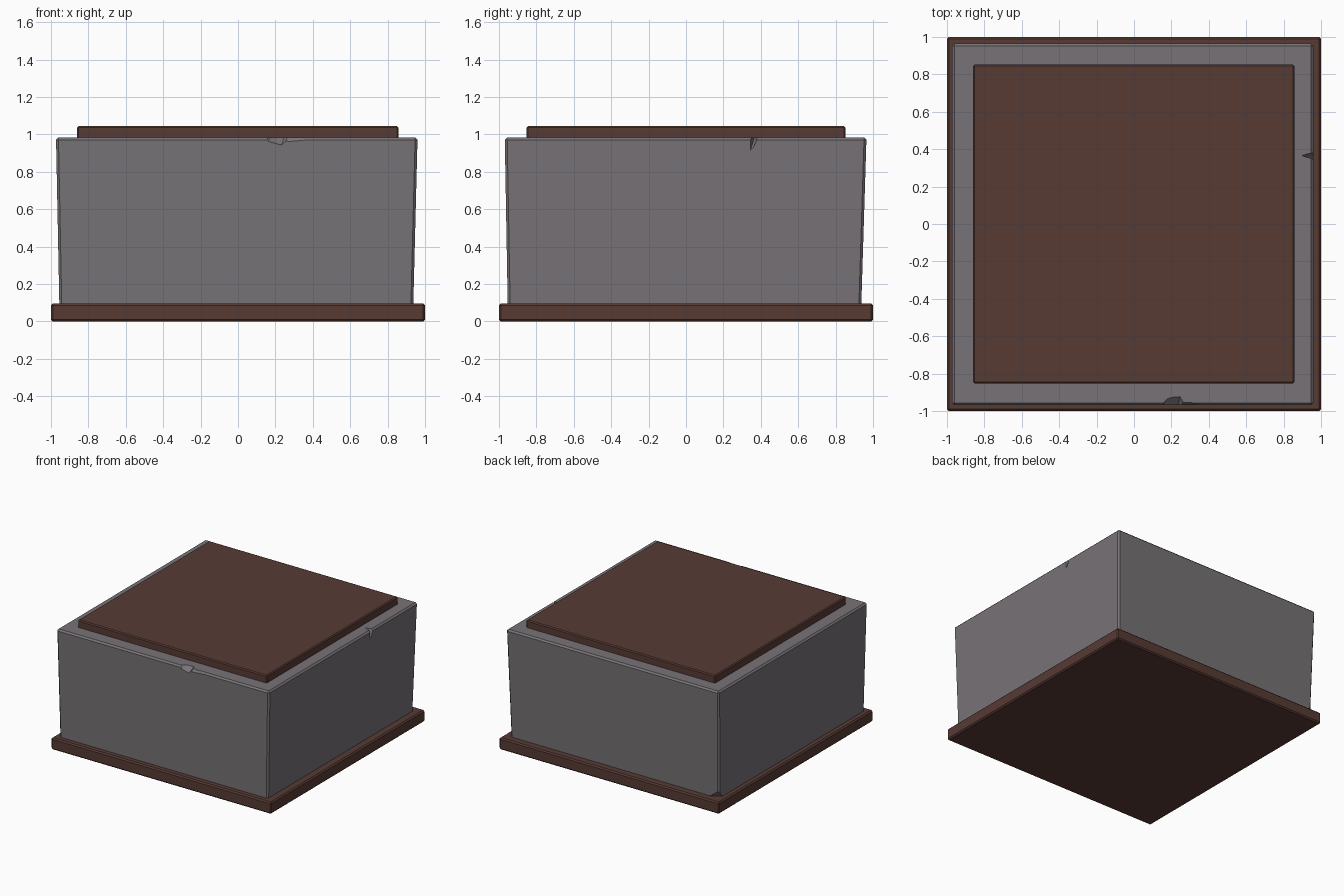
import bpy, bmesh
from mathutils import Vector

if "Cube" in bpy.data.objects:
    bpy.data.objects.remove(bpy.data.objects["Cube"])


def material(name, rgb):
    m = bpy.data.materials.new(name)
    m.diffuse_color = (*rgb, 1)
    m.use_nodes = True
    m.node_tree.nodes["Principled BSDF"].inputs["Base Color"].default_value = m.diffuse_color
    return m


brown = material("dark brown wood", (0.095, 0.043, 0.034))
gray = material("warm gray stone", (0.185, 0.170, 0.182))


def make_object(name, bm, mat):
    bmesh.ops.recalc_face_normals(bm, faces=bm.faces[:])
    me = bpy.data.meshes.new(name)
    bm.to_mesh(me)
    bm.free()
    me.materials.append(mat)
    ob = bpy.data.objects.new(name, me)
    bpy.context.collection.objects.link(ob)
    return ob


def block(name, low, high, mat, bevel):
    """Tapered block; low/high are (x0, x1, y0, y1, z) rectangles."""
    bm = bmesh.new()
    bmesh.ops.create_cube(bm, size=2)
    for v in bm.verts:
        x0, x1, y0, y1, z = high if v.co.z > 0 else low
        v.co = Vector((x1 if v.co.x > 0 else x0, y1 if v.co.y > 0 else y0, z))
    bmesh.ops.bevel(bm, geom=bm.edges[:], offset=bevel, segments=1,
                    affect='EDGES', clamp_overlap=True)
    return make_object(name, bm, mat)


def chip(ob, pts):
    """Knock a convex flake out of an object."""
    bm = bmesh.new()
    for p in pts:
        bm.verts.new(p)
    bmesh.ops.convex_hull(bm, input=bm.verts[:])
    cutter = make_object("chip_cutter", bm, gray)
    cutter.hide_render = True
    mod = ob.modifiers.new("chip", 'BOOLEAN')
    mod.operation = 'DIFFERENCE'
    mod.solver = 'EXACT'
    mod.object = cutter
    bpy.context.view_layer.objects.active = ob
    bpy.ops.object.modifier_apply(modifier=mod.name)
    bpy.data.objects.remove(cutter)


# Base and top slabs
block("base_slab", (-1, 1, -1, 1, 0), (-1, 1, -1, 1, 0.096), brown, 0.01)
block("top_slab", (-0.86, 0.857, -0.852, 0.852, 0.975),
      (-0.86, 0.857, -0.852, 0.852, 1.045), brown, 0.008)

# Stone body, slightly wider at the top
body = block("stone_body", (-0.955, 0.937, -0.953, 0.937, 0.08),
             (-0.973, 0.96, -0.969, 0.965, 0.984), gray, 0.013)

# Front rim notch and shallow flakes beside it
chip(body, [(0.10, -1.0, 1.0), (0.31, -1.0, 1.0), (0.19, -0.91, 1.0),
            (0.25, -0.905, 1.0), (0.23, -0.985, 0.93), (0.16, -0.985, 0.95)])
chip(body, [(-0.02, -0.97, 0.99), (0.62, -0.97, 0.99), (0.2, -0.945, 0.99),
            (0.3, -0.975, 0.955), (0.2, -1.0, 0.96), (0.2, -1.0, 1.0)])
# Right rim crack
chip(body, [(0.885, 0.37, 1.0), (1.0, 0.40, 1.0), (1.0, 0.335, 1.0),
            (0.97, 0.34, 0.90), (1.0, 0.36, 0.90)])
# Broken lower corner at the back left
chip(body, [(-1.0, 1.0, 0.09), (-0.96, 0.96, 0.18), (-0.85, 0.95, 0.09),
            (-0.95, 0.88, 0.09), (-0.92, 0.91, 0.09)])
